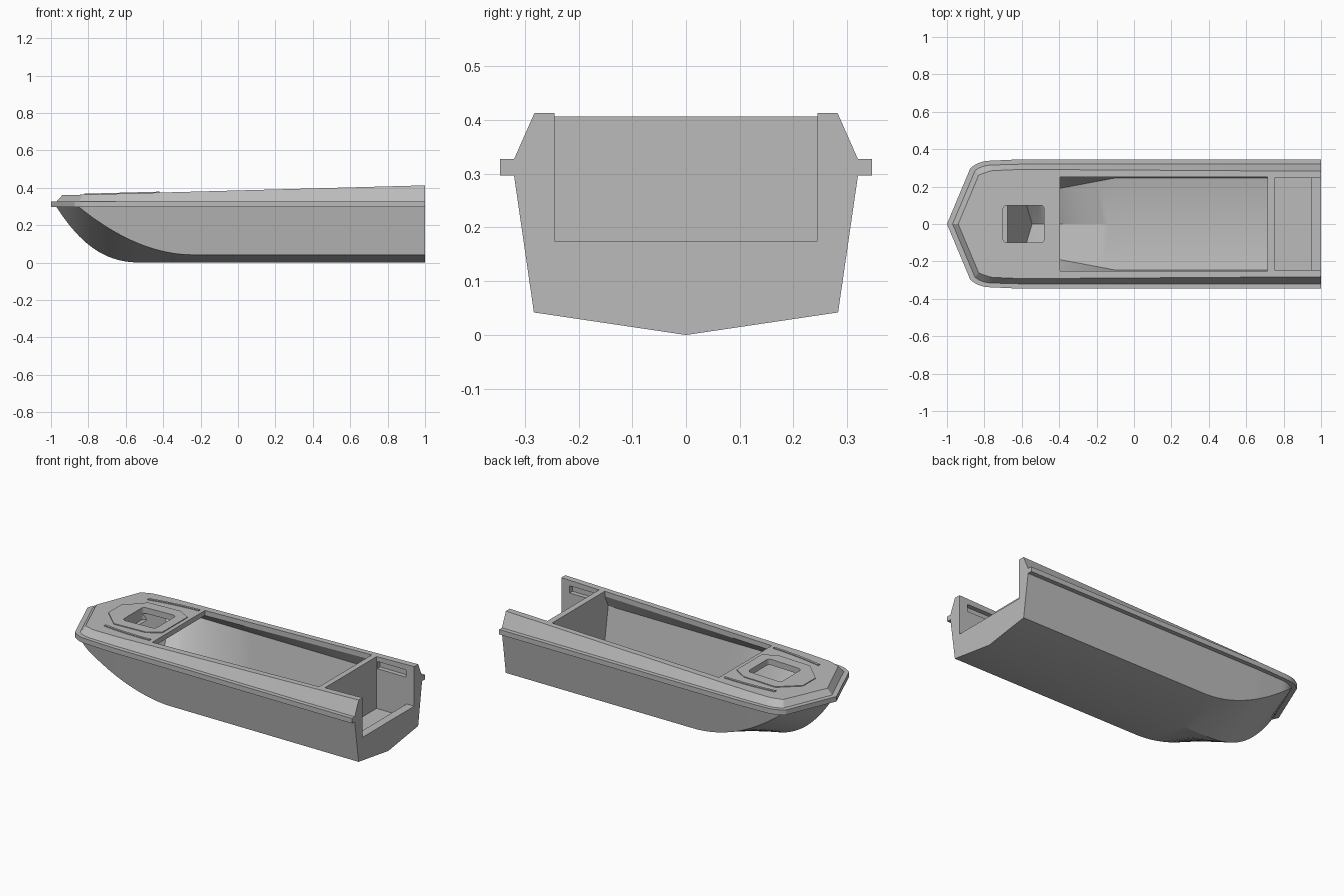
import bpy, bmesh, math

cube = bpy.data.objects.get("Cube")
if cube:
    bpy.data.objects.remove(cube, do_unlink=True)

grey = bpy.data.materials.new("plain_grey")
grey.use_nodes = True
grey.diffuse_color = (0.5, 0.5, 0.5, 1)
grey.node_tree.nodes["Principled BSDF"].inputs["Base Color"].default_value = (0.5, 0.5, 0.5, 1)


def interp(x, table):
    """Straight-line lookup in a table of (x, value) pairs."""
    if x <= table[0][0]:
        return table[0][1]
    for (a, va), (b, vb) in zip(table, table[1:]):
        if x <= b:
            return va + (vb - va) * (x - a) / (b - a)
    return table[-1][1]


def finish(name, bm):
    bmesh.ops.remove_doubles(bm, verts=bm.verts, dist=0.0002)
    bmesh.ops.recalc_face_normals(bm, faces=bm.faces)
    mesh = bpy.data.meshes.new(name)
    bm.to_mesh(mesh)
    bm.free()
    mesh.materials.append(grey)
    obj = bpy.data.objects.new(name, mesh)
    bpy.context.collection.objects.link(obj)
    return obj


def loft(name, sections):
    """Skin half sections (keel to deck) into a closed mirrored body."""
    bm = bmesh.new()
    loops = []
    for half in sections:
        pts = half + [(x, -y, z) for x, y, z in reversed(half)]
        loops.append([bm.verts.new(p) for p in pts])
    n = len(loops[0])
    for a, b in zip(loops, loops[1:]):
        for i in range(n):
            j = (i + 1) % n
            bm.faces.new((a[i], a[j], b[j], b[i]))
    bm.faces.new(loops[0])
    bm.faces.new(loops[-1])
    bmesh.ops.remove_doubles(bm, verts=bm.verts, dist=0.0002)
    bmesh.ops.dissolve_degenerate(bm, edges=bm.edges, dist=0.0001)
    return finish(name, bm)


def prism(name, outline, low, high):
    """Upright prism; low and high give z at each x."""
    bm = bmesh.new()
    bottom = [bm.verts.new((x, y, low(x))) for x, y in outline]
    top = [bm.verts.new((x, y, high(x))) for x, y in outline]
    bm.faces.new(bottom)
    bm.faces.new(top)
    for i in range(len(outline)):
        j = (i + 1) % len(outline)
        bm.faces.new((bottom[i], bottom[j], top[j], top[i]))
    return finish(name, bm)


def box(name, x0, x1, w, z0, z1):
    return prism(name, [(x0, -w), (x1, -w), (x1, w), (x0, w)], lambda x: z0, lambda x: z1)


def cut(obj, cutter):
    mod = obj.modifiers.new("cut", "BOOLEAN")
    mod.operation = "DIFFERENCE"
    mod.solver = "EXACT"
    mod.object = cutter
    cutter.hide_render = True
    select(obj)
    bpy.ops.object.modifier_apply(modifier=mod.name)


def select(obj):
    bpy.ops.object.select_all(action="DESELECT")
    obj.select_set(True)
    bpy.context.view_layer.objects.active = obj


# Hull lines
RAIL_LOW, RAIL_TOP = 0.297, 0.327
BOW = -0.97


def deck_z(x):
    return 0.36 + 0.0272 * (x + 0.95)


def keel_z(x):
    return RAIL_LOW * max(0, 1 - (x - BOW) / 0.47) ** 2.5


def chine_z(x):
    return 0.042 + 0.255 * min(1, max(0, 1 - (x + 0.85) / 0.6)) ** 1.9


def side_y(x):
    return interp(x, [(BOW, 0), (-0.85, 0.285), (-0.82, 0.305), (-0.78, 0.315), (-0.6, 0.32), (1, 0.32)])


def hull_section(x):
    y = side_y(x)
    zc = chine_z(x)
    chine_y = max(0, y - 0.037 * (RAIL_LOW - zc) / 0.255)
    rail_x = x + interp(x, [(BOW, -0.03), (-0.85, -0.025), (-0.6, 0)])
    rail_y = y + interp(x, [(BOW, 0), (-0.85, 0.014), (-0.78, 0.022), (-0.6, 0.026)])
    deck_x = x + interp(x, [(BOW, 0.03), (-0.85, 0.02), (-0.6, 0)])
    deck_y = interp(x, [(BOW, 0), (-0.85, 0.262), (-0.78, 0.285), (-0.6, 0.292), (1, 0.282)])
    return [(x, 0, keel_z(x)), (x, chine_y, zc), (x, y, RAIL_LOW),
            (rail_x, rail_y, RAIL_LOW), (rail_x, rail_y, RAIL_TOP),
            (x, y, RAIL_TOP), (deck_x, deck_y, deck_z(deck_x))]


stations = [BOW + 0.02 * i for i in range(42)] + [-0.1, 0.2, 0.6, 1]
hull = loft("hull", [hull_section(x) for x in stations])


# Hollow hold with a sloping front wall and tucked-in gunwales
def hold_section(s):
    def along(start):
        return start + (0.715 - start) * s
    xk, xc, xw, xt = along(-0.545), along(-0.59), along(-0.675), along(-0.7)
    yc = interp(xc, [(-0.6, 0.15), (-0.4, 0.19), (-0.1, 0.246)])
    return [(xk, 0, keel_z(xk) + 0.04), (xc, yc, chine_z(xc) + 0.04),
            (xw, 0.283, 0.305), (xt, 0.25, deck_z(xt) - 0.03)]


hold = loft("hold_cutter", [hold_section(i / 40) for i in range(41)])

# Rounded hatch opening
hatch_outline = []
for sx, sy, turn in ((1, 1, 0), (-1, 1, 1), (-1, -1, 2), (1, -1, 3)):
    for k in range(5):
        a = math.pi / 2 * (turn + k / 4)
        hatch_outline.append((-0.59 + sx * 0.09 + 0.02 * math.cos(a), sy * 0.08 + 0.02 * math.sin(a)))
hatch = prism("hatch_cutter", hatch_outline, lambda x: 0.3, lambda x: 0.5)

# Raised panel round the hatch
half_panel = [(-0.82, 0.06), (-0.71, 0.165), (-0.5, 0.165), (-0.42, 0.12)]
panel = prism("hatch_panel", half_panel + [(x, -y) for x, y in reversed(half_panel)],
              lambda x: deck_z(x) - 0.01, lambda x: deck_z(x) + 0.005)

cutters = [
    hold,
    box("hold_opening_cutter", -0.395, 0.715, 0.25, 0.31, 0.5),
    hatch,
    box("stern_well_cutter", 0.75, 1.1, 0.245, 0.175, 0.6),
    box("stern_floor_cutter", 0.75, 0.95, 0.245, 0.095, 0.3),
    box("side_slot_cutter", 0.755, 0.945, 0.272, 0.335, 0.378),
]
for cutter in cutters:
    cut(hull, cutter)
cut(panel, hatch)
for cutter in cutters:
    bpy.data.objects.remove(cutter, do_unlink=True)

# Slim curved strips on the foredeck
parts = [hull, panel]
for side, label in ((1, "left"), (-1, "right")):
    xs = [-0.74 + 0.04 * i for i in range(9)]
    mid = [(x, 0.233 - 0.26 * (x + 0.42) ** 2) for x in xs]
    outline = [(x, side * (y + 0.007)) for x, y in mid] + [(x, side * (y - 0.007)) for x, y in reversed(mid)]
    parts.append(prism(label + "_deck_strip", outline,
                       lambda x: deck_z(x) - 0.01, lambda x: deck_z(x) + 0.005))

for part in parts:
    select(part)
    bpy.ops.object.shade_smooth_by_angle(angle=math.radians(20))
